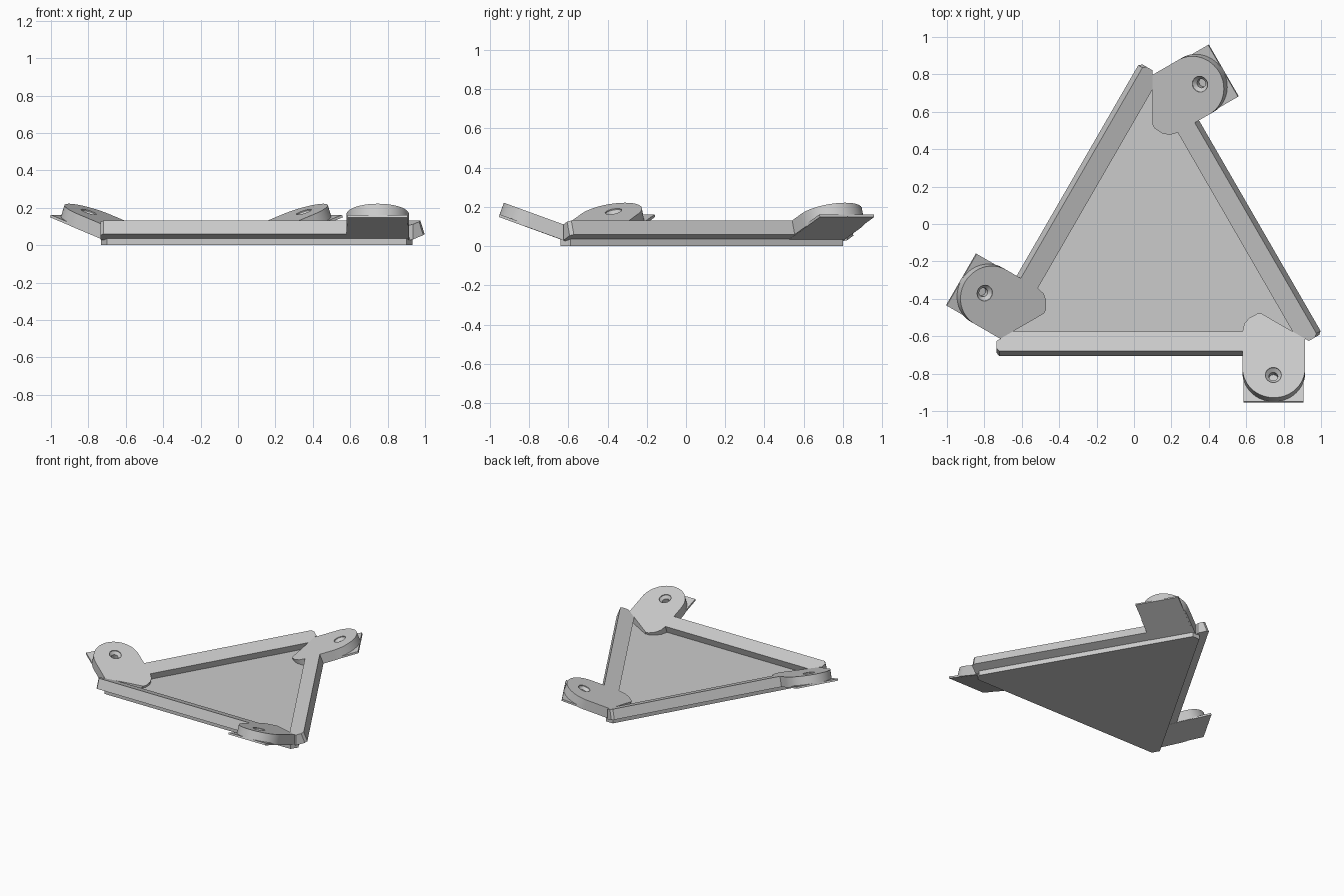
import bpy, bmesh, math
from mathutils import Vector, Matrix

if "Cube" in bpy.data.objects:
    bpy.data.objects.remove(bpy.data.objects["Cube"], do_unlink=True)

TILT = math.radians(20)
DOWN = Vector((0, -math.sin(TILT), -math.cos(TILT)))
CENTRE = Vector((0.10, -0.143, 0))
THICK = 0.076

grey = bpy.data.materials.new("light_grey")
grey.use_nodes = True
grey.diffuse_color = (0.6, 0.6, 0.6, 1)
grey.node_tree.nodes["Principled BSDF"].inputs["Base Color"].default_value = (0.6, 0.6, 0.6, 1)


def on_slope(x, d, depth=0.0):
    """Point at outward distance d on the tilted top plane, sunk by depth."""
    return Vector((x, -d, 0.131 + (d - 0.537) * math.tan(TILT))) + DOWN * depth


def solid(points, offset):
    """Closed prism from an outline and an extrusion vector."""
    bm = bmesh.new()
    face = bm.faces.new([bm.verts.new(p) for p in points])
    out = bmesh.ops.extrude_face_region(bm, geom=[face])
    verts = [v for v in out["geom"] if isinstance(v, bmesh.types.BMVert)]
    bmesh.ops.translate(bm, verts=verts, vec=offset)
    bmesh.ops.recalc_face_normals(bm, faces=bm.faces)
    return bm


def trim(bm, co, normal):
    """Cut away everything on the normal side of a plane and cap the cut."""
    geom = bm.verts[:] + bm.edges[:] + bm.faces[:]
    bmesh.ops.bisect_plane(bm, geom=geom, plane_co=co, plane_no=normal, clear_outer=True)
    rim = [e for e in bm.edges if e.is_boundary]
    if rim:
        bmesh.ops.holes_fill(bm, edges=rim, sides=0)
    bmesh.ops.recalc_face_normals(bm, faces=bm.faces)


def to_object(bm, name):
    mesh = bpy.data.meshes.new(name)
    bm.to_mesh(mesh)
    bm.free()
    mesh.materials.append(grey)
    obj = bpy.data.objects.new(name, mesh)
    bpy.context.collection.objects.link(obj)
    return obj


def activate(obj):
    bpy.ops.object.select_all(action="DESELECT")
    obj.select_set(True)
    bpy.context.view_layer.objects.active = obj


# Base plate: triangle with clipped corners
corners = []
for k in range(3):
    a = math.radians(90 + 120 * k)
    along, side = Vector((math.cos(a), math.sin(a), 0)), Vector((-math.sin(a), math.cos(a), 0))
    corners += [along * 0.943 - side * 0.03, along * 0.943 + side * 0.03]
base = to_object(solid(corners, Vector((0, 0, 0.04))), "base_plate")
base.location = CENTRE

# Tilted rim with a round mounting ear at one end
X, D, R = 0.6475, 0.628, 0.1675
outline = [(-0.9, 0.432), (0.48, 0.432), (0.49, 0.39), (0.515, 0.36), (0.56, 0.336), (X + R, 0.336)]
for i in range(33):
    a = math.pi * i / 32
    outline.append((X + R * math.cos(a), D + R * math.sin(a) * math.cos(TILT)))
outline += [(X - R, 0.537), (-0.82, 0.537), (-0.835, 0.52), (-0.835, 0.432)]
outline.pop(0)
bm = solid([on_slope(x, d) for x, d in outline], DOWN * THICK)
trim(bm, (0, 0, 0), (0.5, math.cos(math.pi / 6), 0))
trim(bm, (0, 0, 0), (-0.5, math.cos(math.pi / 6), 0))
trim(bm, (0, 0, 0.002), (0, 0, -1))
rim = to_object(bm, "rim_with_ear")

# Countersunk blind screw hole
bm = bmesh.new()
rings = []
for radius, depth in ((0.043, -0.02), (0.043, 0.006), (0.024, 0.025), (0.024, 0.062)):
    mid = on_slope(0.645, 0.664, depth)
    slope = Vector((0, -math.cos(TILT), math.sin(TILT)))
    rings.append([bm.verts.new(mid + Vector((radius * math.cos(t), 0, 0)) + slope * radius * math.sin(t))
                  for t in (math.tau * i / 24 for i in range(24))])
for a, b in zip(rings, rings[1:]):
    for i in range(24):
        j = (i + 1) % 24
        bm.faces.new((a[i], a[j], b[j], b[i]))
bm.faces.new(rings[0])
bm.faces.new(rings[-1])
bmesh.ops.recalc_face_normals(bm, faces=bm.faces)
cutter = to_object(bm, "hole_cutter")
cutter.hide_render = True
cut = rim.modifiers.new("screw_hole", "BOOLEAN")
cut.operation, cut.object, cut.solver = "DIFFERENCE", cutter, "EXACT"
activate(rim)
bpy.ops.object.modifier_apply(modifier=cut.name)
bpy.data.objects.remove(cutter, do_unlink=True)
bpy.ops.object.shade_smooth_by_angle(angle=math.radians(30))

# Thin square foot under the ear
square = [(0.485, 0.45), (0.805, 0.45), (0.805, 0.785), (0.485, 0.785)]
foot = to_object(solid([on_slope(x, d, 0.063) for x, d in square], DOWN * 0.014), "ear_foot_plate")

# Repeat rim and foot around the three sides
for part in (rim, foot):
    for k, where in enumerate(("front", "left", "right")):
        obj = part if k == 0 else part.copy()
        if k:
            bpy.context.collection.objects.link(obj)
        obj.name = part.name.replace("front_", "") if k else "front_" + part.name
        if k:
            obj.name = where + "_" + part.name.replace("front_", "")
        obj.matrix_world = Matrix.Translation(CENTRE) @ Matrix.Rotation(math.tau * k / 3, 4, "Z")
